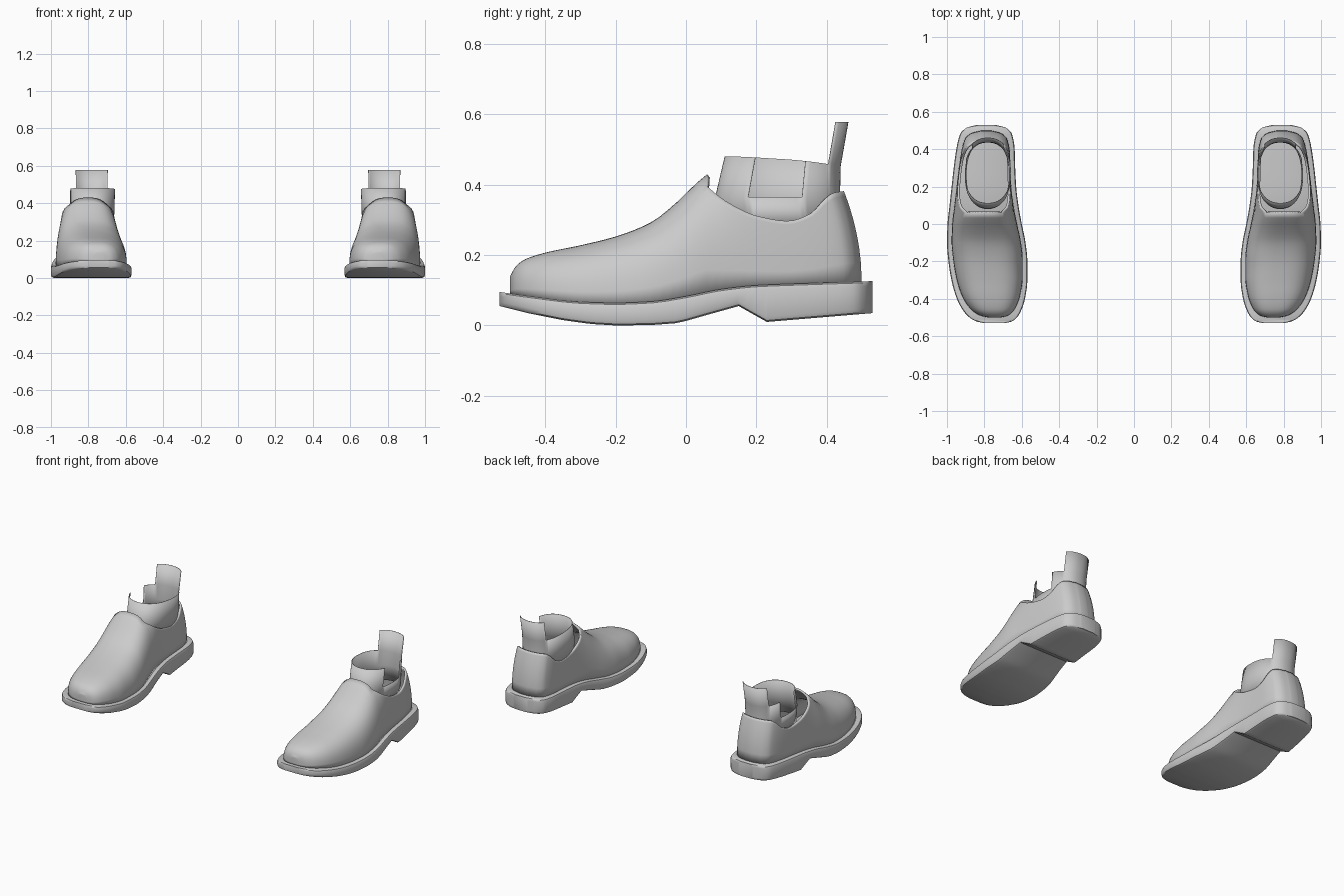
import bpy, bmesh, math

if "Cube" in bpy.data.objects:
    bpy.data.objects.remove(bpy.data.objects["Cube"])

# ---- profile tables, all keyed by y (toe is -y) ----
INNER = [(-.53, .69), (-.52, .65), (-.48, .612), (-.40, .583), (-.30, .57), (-.2, .57), (-.1, .58),
         (0, .6), (.1, .618), (.2, .63), (.3, .635), (.4, .638), (.48, .652), (.515, .685), (.53, .74)]
OUTER = [(-.53, .80), (-.52, .845), (-.48, .90), (-.40, .947), (-.30, .976), (-.2, .992), (-.1, 1.0),
         (0, .997), (.1, .986), (.2, .975), (.3, .964), (.4, .95), (.48, .93), (.515, .895), (.53, .84)]
SOLE_BOTTOM = [(-.53, .055), (-.45, .035), (-.35, .015), (-.27, .004), (-.2, 0), (-.1, .001),
               (-.02, .007), (.06, .03), (.15, .055), (.23, .01), (.53, .035)]
SOLE_TOP = [(-.53, .095), (-.45, .084), (-.3, .067), (-.2, .064), (-.1, .068), (0, .083),
            (.1, .103), (.2, .114), (.35, .12), (.53, .126)]
HEIGHT = [(-.5, .14), (-.485, .167), (-.46, .187), (-.4, .207), (-.3, .228), (-.2, .253), (-.1, .293),
          (-.03, .347), (.03, .405), (.06, .43), (.09, .46), (.13, .5), (.2, .56), (.5, .6)]
RIM = [(.06, .40), (.09, .37), (.14, .338), (.2, .312), (.29, .297), (.36, .315), (.43, .36),
       (.47, .378), (.5, .382)]


def interp(table, y, linear=False):
    """Monotone smooth (or linear) interpolation in a table of (y, value)."""
    n = len(table)
    y = min(max(y, table[0][0]), table[-1][0])
    i = 0
    while i < n - 2 and y > table[i + 1][0]:
        i += 1
    d = [(b[1] - a[1]) / (b[0] - a[0]) for a, b in zip(table, table[1:])]

    def slope(k):
        if k == 0 or k == n - 1:
            return d[0] if k == 0 else d[-1]
        a, b = d[k - 1], d[k]
        return 0 if a * b <= 0 else 2 * a * b / (a + b)
    (y0, v0), (y1, v1) = table[i], table[i + 1]
    h = y1 - y0
    t = (y - y0) / h
    if linear:
        return v0 + t * (v1 - v0)
    return ((2*t**3 - 3*t**2 + 1) * v0 + (t**3 - 2*t**2 + t) * h * slope(i)
            + (3*t**2 - 2*t**3) * v1 + (t**3 - t**2) * h * slope(i + 1))


def make(name, verts, faces, angle, thickness=0):
    """Mesh object for the shoe at +x, mirrored into a pair."""
    me = bpy.data.meshes.new(name)
    me.from_pydata(verts, [], faces)
    bm = bmesh.new()
    bm.from_mesh(me)
    loose = [v for v in bm.verts if not v.link_faces]
    bmesh.ops.delete(bm, geom=loose, context='VERTS')
    bmesh.ops.recalc_face_normals(bm, faces=bm.faces)
    bm.to_mesh(me)
    bm.free()
    ob = bpy.data.objects.new(name, me)
    bpy.context.collection.objects.link(ob)
    bpy.ops.object.select_all(action='DESELECT')
    ob.select_set(True)
    bpy.context.view_layer.objects.active = ob
    bpy.ops.object.shade_smooth_by_angle(angle=math.radians(angle))
    if thickness:
        s = ob.modifiers.new("thickness", 'SOLIDIFY')
        s.thickness = thickness
        s.offset = -1
    m = ob.modifiers.new("pair", 'MIRROR')
    m.use_mirror_merge = False
    return ob


# ---- sole with heel: rounded box sections along y ----
ys = sorted([-.53 * math.cos(math.pi * i / 56) for i in range(57)] + [.15, .23])
verts, faces = [], []
for y in ys:
    xi, xo = interp(INNER, y), interp(OUTER, y)
    zb, zt = interp(SOLE_BOTTOM, y, True), interp(SOLE_TOP, y)
    r = min(.014, .3 * (zt - zb))
    side = [(r, zb), (.3*r, zb + .3*r), (0, zb + r), (0, zt - r), (.3*r, zt - .3*r), (r, zt)]
    verts += [(xo - a, y, z) for a, z in side] + [(xi + a, y, z) for a, z in reversed(side)]
for i in range(len(ys) - 1):
    for j in range(12):
        k = (j + 1) % 12
        faces.append((i*12 + j, i*12 + k, i*12 + 12 + k, i*12 + 12 + j))
faces += [tuple(range(12)), tuple(range(len(verts) - 12, len(verts)))]
make("sole", verts, faces, 40)

# ---- upper: arched sections, middle columns stop at the ankle opening ----
P, SIDE, MID, FTOP = 2.7, 9, 7, .9
t_c = math.asin(FTOP ** (P / 2))
angles = [t_c * j / SIDE for j in range(SIDE + 1)]
angles += [t_c + (math.pi/2 - t_c) * j / MID for j in range(1, MID + 1)]
ys = [.06 - .56 * math.cos(math.pi/2 * i / 32) for i in range(33)]
ys += [.06 + .44 * math.sin(math.pi/2 * i / 26) for i in range(1, 27)]
HALF = SIDE + MID
COLS = 2 * HALF + 1
verts, faces = [], []
for y in ys:
    xi, xo = interp(INNER, y * 1.06) + .025, interp(OUTER, y * 1.06) - .025
    c, w = (xi + xo) / 2, (xo - xi) / 2
    z0, h = interp(SOLE_TOP, y * 1.06) - .006, interp(HEIGHT, y)
    top = z0 + FTOP * (h - z0) if y < .0601 else interp(RIM, y)
    row = []
    for t in angles:
        f = math.sin(t) ** (2 / P) / FTOP * (top - z0) / (h - z0)
        z = z0 + f * (h - z0)
        x = w * max(0, 1 - f ** P) ** (1 / P)
        s = min(max((y - .25) / .25, 0), 1)
        lean = .05 * (max(z - .12, 0) / .26) ** 2 * s * s * (3 - 2*s)
        row.append((x, y - lean, z))
    verts += [(c + x, yy, z) for x, yy, z in row]
    verts += [(c - x, yy, z) for x, yy, z in reversed(row[:-1])]
for i in range(len(ys) - 1):
    for j in range(COLS - 1):
        if i < 32 or j < SIDE or j >= COLS - 1 - SIDE:
            a = i * COLS + j
            faces.append((a, a + 1, a + COLS + 1, a + COLS))
last = (len(ys) - 1) * COLS
for j in range(HALF):                       # toe cap strip and heel back strip
    o = COLS - 1 - j
    if j < HALF - 1:
        faces.append((j, j + 1, o - 1, o))
    else:
        faces.append((j, j + 1, o))
    if j < SIDE:
        faces.append((last + j, last + j + 1, last + o - 1, last + o))
make("upper", verts, faces, 50, .012)

# ---- ankle collar: thin sleeve with outer notch and back pull tab ----
N, CX, E = 72, .782, 2 / 2.3
rows = [(.08, .445, .116), (.083, .438, .122), (.11, .44, .124), (.12, .462, .126)]
verts, faces = [], []
for k, (y0, y1, rx) in enumerate(rows):
    for i in range(N):
        a = 2 * math.pi * i / N
        s, c = math.sin(a), math.cos(a)
        x = CX + rx * math.copysign(abs(s) ** E, s)
        y = (y0 + y1) / 2 + (y1 - y0) / 2 * math.copysign(abs(c) ** E, c)
        z = (.27, .365, .47 - .014 * c - .003 * math.cos(2 * a), .578)[k]
        verts.append((x, y, z))
for k in range(3):
    for i in range(N):
        deg = (i + .5) * 360 / N
        if k == 1 and 70 < deg < 115:
            continue
        if k == 2 and 40 < deg < 320:
            continue
        j = (i + 1) % N
        faces.append((k*N + i, k*N + j, k*N + N + j, k*N + N + i))
make("ankle_collar", verts, faces, 40, .003)
